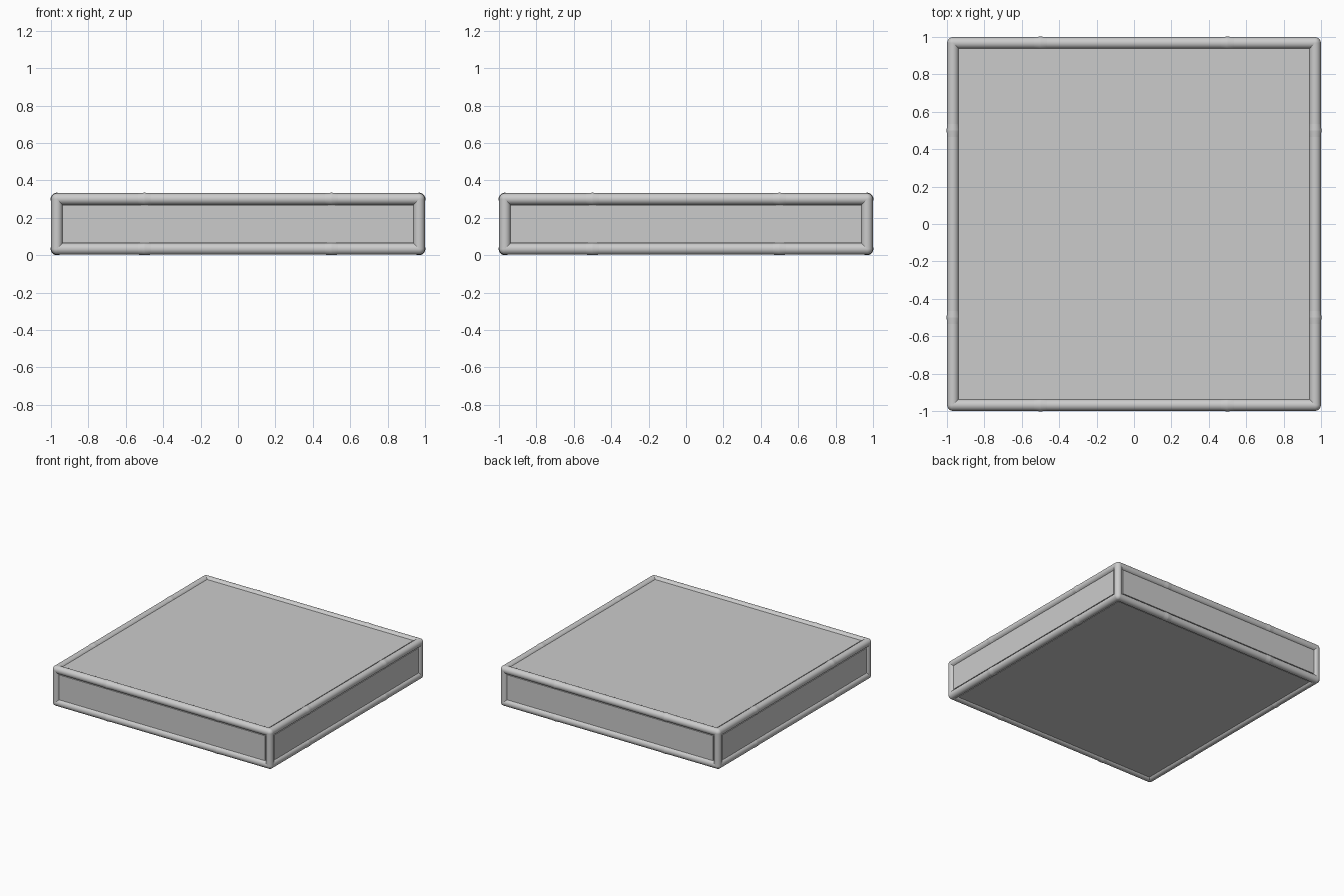
import bpy, bmesh
from mathutils import Vector, Matrix

if "Cube" in bpy.data.objects:
    bpy.data.objects.remove(bpy.data.objects["Cube"])

R = 0.031             # rail radius
BULGE = 0.003         # swelling of the joint collars
COLLAR = 0.035        # half length of a collar
C = 1 - R - 0.001     # rail centre line in plan
Z0, Z1 = 0.0335, 0.3  # rail centre lines in height
LIFT = 0.018          # panels stand this far outside the rail centre lines
INSET = 0.031         # panel edges stop this far inside the centre lines


def finish(bm, name, smooth=False):
    me = bpy.data.meshes.new(name)
    bm.to_mesh(me)
    bm.free()
    ob = bpy.data.objects.new(name, me)
    bpy.context.collection.objects.link(ob)
    if smooth:
        bpy.ops.object.select_all(action='DESELECT')
        ob.select_set(True)
        bpy.context.view_layer.objects.active = ob
        bpy.ops.object.shade_smooth_by_angle()


def box(name, grow):
    """Box around the rail centre lines, grown by a distance per axis."""
    size = Vector((2 * C, 2 * C, Z1 - Z0)) + 2 * Vector(grow)
    bm = bmesh.new()
    bmesh.ops.create_cube(bm, size=1, matrix=Matrix.Translation((0, 0, (Z0 + Z1) / 2))
                          @ Matrix.Diagonal((*size, 1)))
    finish(bm, name)


def rail(name, a, b, collars=True):
    """Round rail from a to b with a slightly swollen collar at each quarter."""
    a, b = Vector(a), Vector(b)
    d = b - a
    rot = d.to_track_quat('Z', 'Y').to_matrix().to_4x4()
    bm = bmesh.new()

    def piece(centre, length, r0, r1, caps=False):
        bmesh.ops.create_cone(bm, cap_ends=caps, segments=32, radius1=r0, radius2=r1,
                              depth=length, matrix=Matrix.Translation(centre) @ rot)

    piece((a + b) / 2, d.length, R, R, True)
    if collars:
        u = d.normalized()
        for s in (-0.5, 0.5):
            p = (a + b) / 2 + u * s
            piece(p - u * COLLAR / 2, COLLAR, R, R + BULGE)
            piece(p + u * COLLAR / 2, COLLAR, R + BULGE, R)
    finish(bm, name, True)


# Core under the grooves, and panels standing nearly flush with the rails
box("slab_core", (0, 0, 0))
box("top_bottom_panels", (-INSET, -INSET, LIFT))
box("front_back_panels", (-INSET, LIFT, -INSET))
box("side_panels", (LIFT, -INSET, -INSET))

# Rails along the top and bottom edges
for level, z in (("bottom", Z0), ("top", Z1)):
    for s in (-1, 1):
        rail(level + "_rail_x", (-C, s * C, z), (C, s * C, z))
        rail(level + "_rail_y", (s * C, -C, z), (s * C, C, z))

# Corner posts and the round knuckles that close the corners
for sx in (-1, 1):
    for sy in (-1, 1):
        rail("corner_post", (sx * C, sy * C, Z0), (sx * C, sy * C, Z1), False)
        for z in (Z0, Z1):
            bm = bmesh.new()
            bmesh.ops.create_uvsphere(bm, u_segments=32, v_segments=16, radius=R,
                                      matrix=Matrix.Translation((sx * C, sy * C, z)))
            finish(bm, "corner_knuckle", True)
